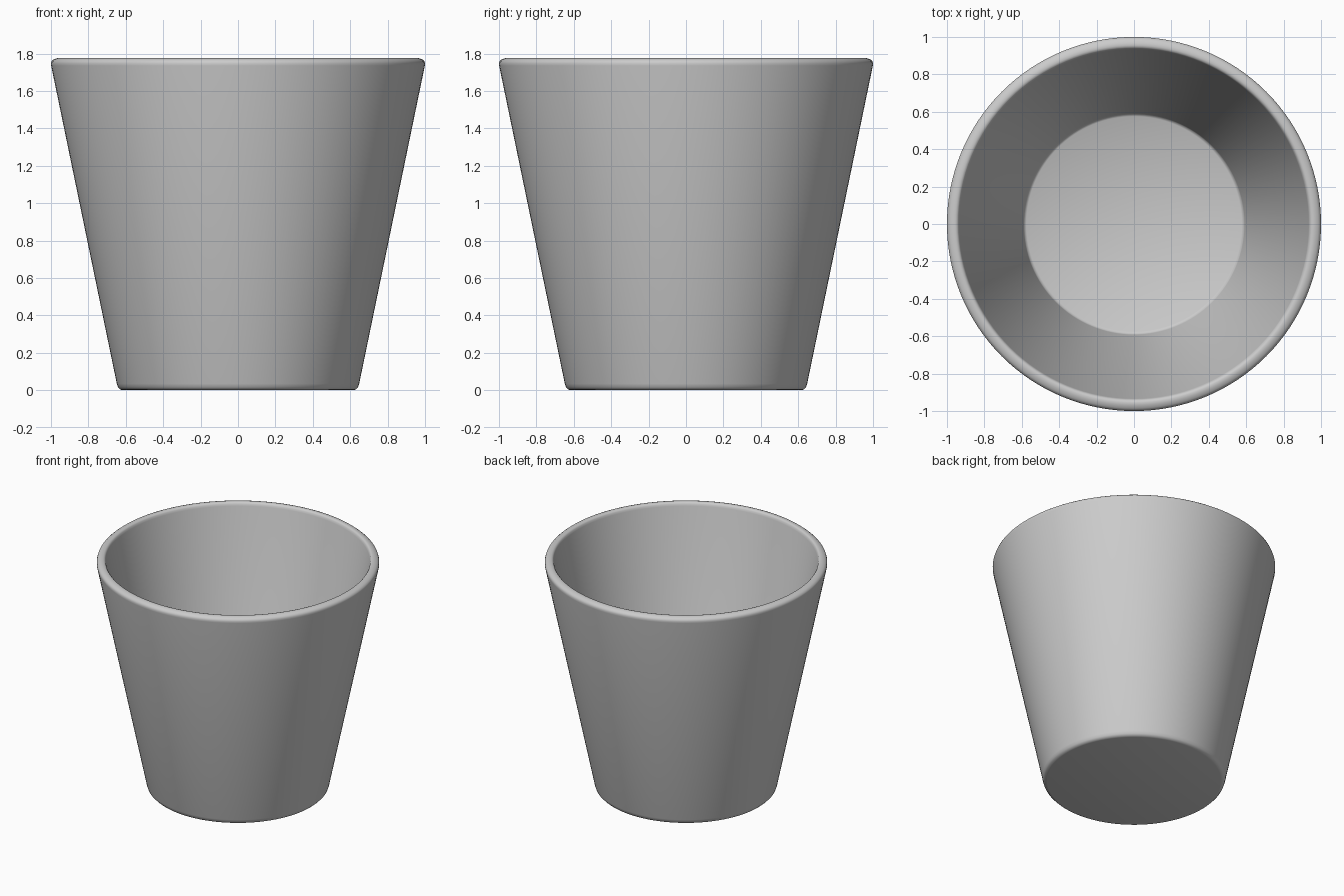
import bpy, bmesh, math

if "Cube" in bpy.data.objects:
    bpy.data.objects.remove(bpy.data.objects["Cube"])

# Half cross-section (radius, height): underside, outer wall, rounded rim, inner wall, floor
profile = [
    (0, 0), (0.615, 0), (0.631, 0.004), (0.642, 0.016), (0.648, 0.035),
    (0.999, 1.735), (1.0, 1.748), (0.996, 1.760), (0.985, 1.769),
    (0.968, 1.775), (0.955, 1.776), (0.945, 1.773), (0.938, 1.765), (0.934, 1.75),
    (0.592, 0.08), (0.587, 0.067), (0.575, 0.06), (0, 0.06),
]

# Spin the section around the z axis
bm = bmesh.new()
verts = [bm.verts.new((r, 0, z)) for r, z in profile]
edges = [bm.edges.new(pair) for pair in zip(verts, verts[1:])]
bmesh.ops.spin(bm, geom=verts + edges, cent=(0, 0, 0), axis=(0, 0, 1),
               angle=math.tau, steps=128, use_merge=False)
bmesh.ops.remove_doubles(bm, verts=bm.verts, dist=0.0005)
bmesh.ops.recalc_face_normals(bm, faces=bm.faces)

mesh = bpy.data.meshes.new("tapered_cup")
bm.to_mesh(mesh)
bm.free()
cup = bpy.data.objects.new("tapered_cup", mesh)
bpy.context.collection.objects.link(cup)

# Smooth walls and rounded edges
bpy.context.view_layer.objects.active = cup
cup.select_set(True)
bpy.ops.object.shade_smooth_by_angle(angle=math.radians(40))
